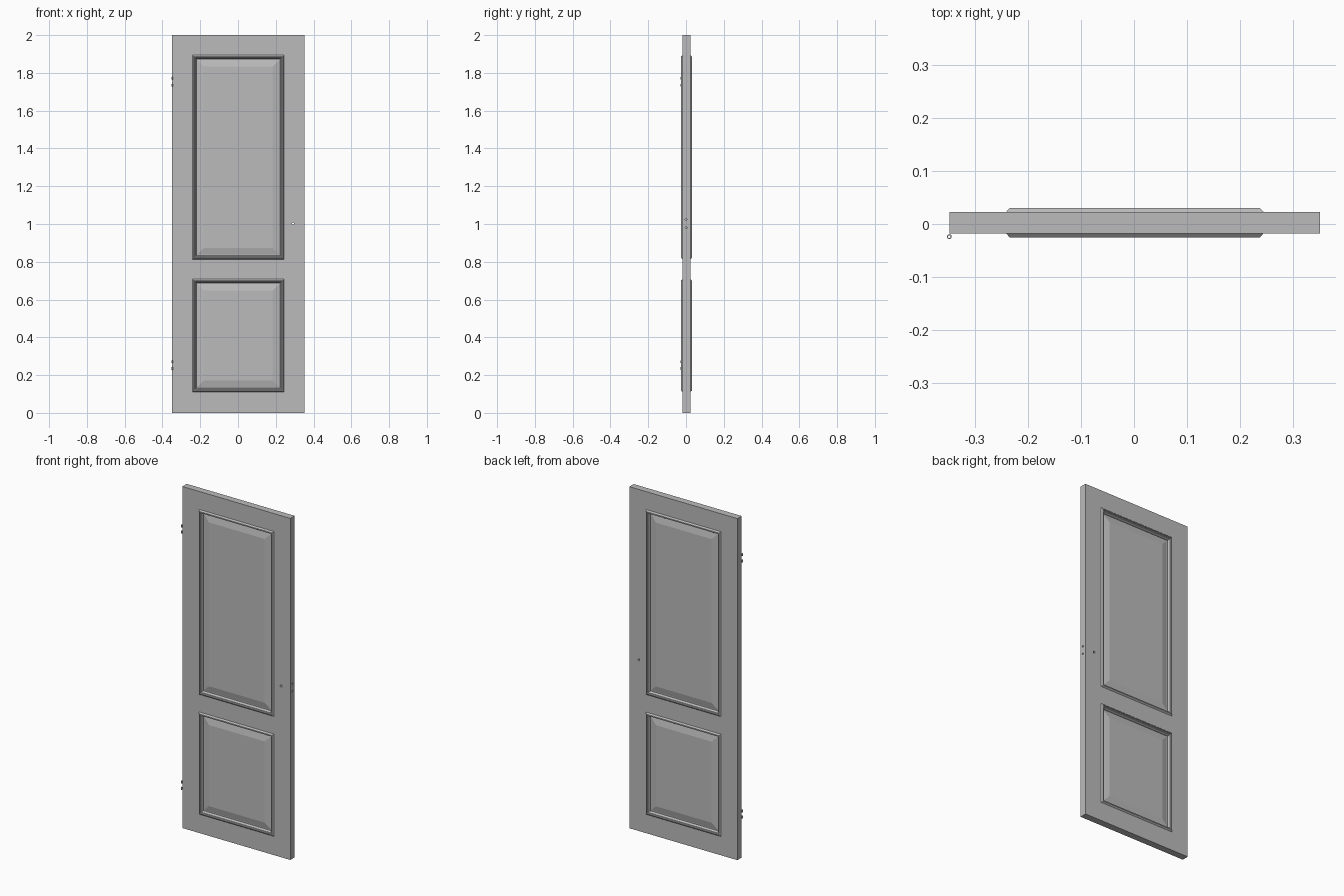
import bpy, bmesh
from math import pi
from mathutils import Matrix, Vector

old = bpy.data.objects.get("Cube")
if old:
    bpy.data.objects.remove(old, do_unlink=True)

CX, CY = 0.0015, 0.0025      # leaf centre
W, T, H = 0.70, 0.04, 2.0    # leaf width, thickness, height
PANEL_HALF = 0.243
PANELS = {"upper": (0.812, 1.895), "lower": (0.11, 0.709)}

grey = bpy.data.materials.new("grey paint")
grey.use_nodes = True
grey.diffuse_color = (0.5, 0.5, 0.5, 1)
grey.node_tree.nodes["Principled BSDF"].inputs["Base Color"].default_value = (0.5, 0.5, 0.5, 1)


def make(name, bm):
    bmesh.ops.recalc_face_normals(bm, faces=bm.faces)
    mesh = bpy.data.meshes.new(name)
    bm.to_mesh(mesh)
    bm.free()
    mesh.materials.append(grey)
    obj = bpy.data.objects.new(name, mesh)
    bpy.context.collection.objects.link(obj)
    return obj


def box(name, size, loc):
    bm = bmesh.new()
    bmesh.ops.create_cube(bm, size=1, matrix=Matrix.Translation(loc) @ Matrix.Diagonal((*size, 1)))
    return make(name, bm)


def rod(name, radius, length, loc, axis):
    bm = bmesh.new()
    turn = Vector((0, 0, 1)).rotation_difference(Vector(axis)).to_matrix().to_4x4()
    bmesh.ops.create_cone(bm, cap_ends=True, segments=16, radius1=radius, radius2=radius,
                          depth=length, matrix=Matrix.Translation(loc) @ turn)
    return make(name, bm)


def cut(target, cutter):
    cutter.hide_render = True
    mod = target.modifiers.new("cut", "BOOLEAN")
    mod.operation, mod.solver, mod.object = "DIFFERENCE", "EXACT", cutter
    bpy.context.view_layer.objects.active = target
    bpy.ops.object.modifier_apply(modifier=mod.name)
    bpy.data.objects.remove(cutter, do_unlink=True)


def stepped(name, z0, z1, steps, side, fill=False):
    """Rectangular rings of (inset, height over the leaf face), bridged in order."""
    bm = bmesh.new()
    rings = []
    for inset, height in steps:
        hx, y = PANEL_HALF - inset, CY + side * (T / 2 + height)
        rings.append([bm.verts.new((CX + sx * hx, y, z)) for sx, z in
                      ((-1, z0 + inset), (1, z0 + inset), (1, z1 - inset), (-1, z1 - inset))])
    for a, b in zip(rings, rings[1:]):
        for i in range(4):
            j = (i + 1) % 4
            bm.faces.new((a[i], a[j], b[j], b[i]))
    if fill:
        bm.faces.new(rings[-1])
    obj = make(name, bm)
    # Open shells: point the normals out of the leaf
    mesh = obj.data
    if sum(p.normal.y * p.area for p in mesh.polygons) * side < 0:
        mesh.flip_normals()
    return obj


# Door leaf with panel openings
leaf = box("door_leaf", (W, T, H), (CX, CY, H / 2))
for z0, z1 in PANELS.values():
    cut(leaf, box("opening", (2 * PANEL_HALF - 0.03, 1, z1 - z0 - 0.03), (CX, CY, (z0 + z1) / 2)))

# Handle bore and latch screw holes
cut(leaf, rod("handle_bore", 0.006, 1, (0.291, 0, 1.002), (0, 1, 0)))
for z in (0.98, 1.024):
    cut(leaf, rod("latch_bore", 0.005, 0.04, (CX + W / 2, CY - 0.002, z), (1, 0, 0)))

# Mouldings and raised panels on both faces
MOULDING = ((0, 0), (0.007, 0.008), (0.011, 0.008), (0.013, 0.004), (0.017, 0.003), (0.021, -0.004), (0.022, -0.012))
FIELD = ((0.02, -0.012), (0.027, -0.012), (0.062, -0.004))
for label, (z0, z1) in PANELS.items():
    for face, side in (("front", -1), ("back", 1)):
        stepped(f"{label}_{face}_moulding", z0, z1, MOULDING, side)
        stepped(f"{label}_{face}_panel", z0, z1, FIELD, side, fill=True)

# Hinge knuckles, hollow for the pin
for level, zc in (("lower", 0.253), ("upper", 1.753)):
    for part, dz in (("bottom", -0.018), ("top", 0.018)):
        spot = (CX - W / 2, -0.0238, zc + dz)
        knuckle = rod(f"{level}_hinge_{part}_knuckle", 0.0045, 0.014, spot, (0, 0, 1))
        cut(knuckle, rod("pin_bore", 0.0025, 0.1, spot, (0, 0, 1)))
        for p in knuckle.data.polygons:
            p.use_smooth = abs(p.normal.z) < 0.5
